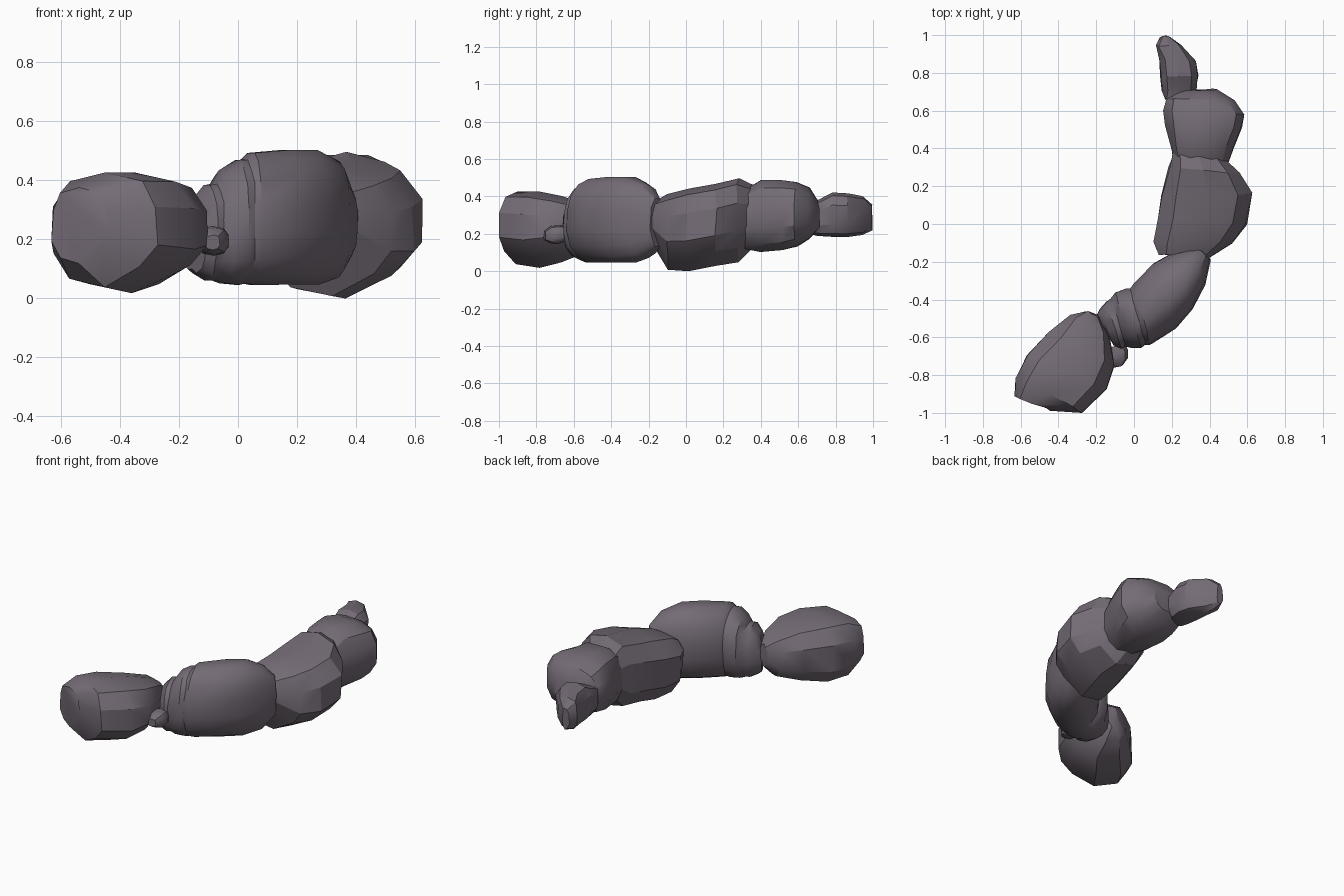
import bpy, bmesh, math, random
random.seed(4)

stone = bpy.data.materials.new("mauve grey")
stone.diffuse_color = (0.175, 0.148, 0.18, 1)


def segment(name, rings, sides=12, power=2.7, angle=32, jitter=0.006, lift=0.0):
    """Loft rounded cross-sections; ring = left x, left y, right x, right y, low z, high z.
    lift raises the underside on the right-hand half."""
    bm = bmesh.new()
    loops = []
    for lx, ly, rx, ry, lo, hi in rings:
        loop = []
        for i in range(sides):
            a = math.tau * (i + 0.5) / sides
            c, s = math.cos(a), math.sin(a)
            u = math.copysign(abs(c) ** (2 / power), c) * 1.01
            v = math.copysign(abs(s) ** (2 / power), s) * 1.01
            t = (u + 1) / 2
            z = (lo + hi) / 2 + (hi - lo) / 2 * v
            z += lift * max(0, u) * max(0, -v)
            j = [random.uniform(-jitter, jitter) for _ in range(2)]
            loop.append(bm.verts.new((lx + (rx - lx) * t + j[0],
                                      ly + (ry - ly) * t + j[1], max(0, z))))
        loops.append(loop)
    for a, b in zip(loops, loops[1:]):
        for i in range(sides):
            k = (i + 1) % sides
            bm.faces.new((a[i], a[k], b[k], b[i]))
    bm.faces.new(loops[0])
    bm.faces.new(loops[-1])
    bmesh.ops.recalc_face_normals(bm, faces=bm.faces)
    me = bpy.data.meshes.new(name)
    bm.to_mesh(me)
    bm.free()
    me.materials.append(stone)
    ob = bpy.data.objects.new(name, me)
    bpy.context.collection.objects.link(ob)
    bpy.ops.object.select_all(action='DESELECT')
    ob.select_set(True)
    bpy.context.view_layer.objects.active = ob
    bpy.ops.object.shade_smooth_by_angle(angle=math.radians(angle))
    return ob


# large front lump
segment("end_lump", [
    (-.26, -.46, -.18, -.49, .17, .31),
    (-.34, -.475, -.13, -.60, .10, .36),
    (-.45, -.57, -.10, -.75, .05, .40),
    (-.57, -.69, -.14, -.88, .02, .425),
    (-.63, -.81, -.27, -1.0, .04, .425),
    (-.63, -.91, -.44, -.985, .12, .375)], sides=10, power=2.6, lift=.07)

# wrinkled second segment, with creases near its neck
segment("wrinkled_segment", [
    (-.20, -.49, -.13, -.60, .10, .27),
    (-.185, -.45, -.11, -.645, .085, .34),
    (-.145, -.41, -.07, -.66, .06, .385),
    (-.12, -.395, -.045, -.65, .06, .39),
    (-.10, -.36, -.01, -.66, .05, .435),
    (-.045, -.345, .04, -.655, .045, .47),
    (-.02, -.345, .06, -.64, .05, .472),
    (.00, -.32, .085, -.64, .045, .495),
    (.10, -.21, .22, -.555, .045, .505),
    (.20, -.155, .31, -.45, .045, .505),
    (.28, -.125, .38, -.32, .07, .465),
    (.33, -.12, .405, -.19, .13, .39)], sides=16, power=2.3, jitter=0.004)

# faceted middle segment
segment("middle_segment", [
    (.13, -.165, .40, -.18, .13, .37),
    (.10, -.10, .53, -.10, .01, .41),
    (.125, .03, .60, .00, .00, .44),
    (.14, .15, .635, .16, .03, .465),
    (.18, .30, .56, .27, .05, .495),
    (.20, .37, .48, .355, .13, .46)], sides=10, power=2.6, angle=24, lift=.08)

# smooth fourth segment
segment("fourth_segment", [
    (.21, .30, .49, .30, .12, .43),
    (.19, .40, .53, .40, .10, .49),
    (.165, .52, .575, .51, .11, .49),
    (.15, .60, .59, .58, .13, .48),
    (.17, .66, .54, .655, .17, .45),
    (.23, .71, .44, .712, .23, .38)], sides=12, power=2.5)

# small back tip
segment("tip_segment", [
    (.16, .66, .27, .65, .20, .36),
    (.15, .70, .33, .71, .19, .38),
    (.14, .78, .34, .78, .185, .42),
    (.13, .87, .325, .86, .185, .415),
    (.115, .945, .25, .95, .195, .40),
    (.14, .995, .19, .993, .22, .355)], sides=10, power=2.8, angle=28)

# little nub beside the neck
segment("side_nub", [
    (-.14, -.66, -.05, -.63, .16, .24),
    (-.14, -.70, -.03, -.67, .145, .245),
    (-.13, -.735, -.03, -.71, .15, .24),
    (-.11, -.76, -.06, -.75, .165, .215)], sides=10, power=2.5, jitter=0.003, angle=40)
